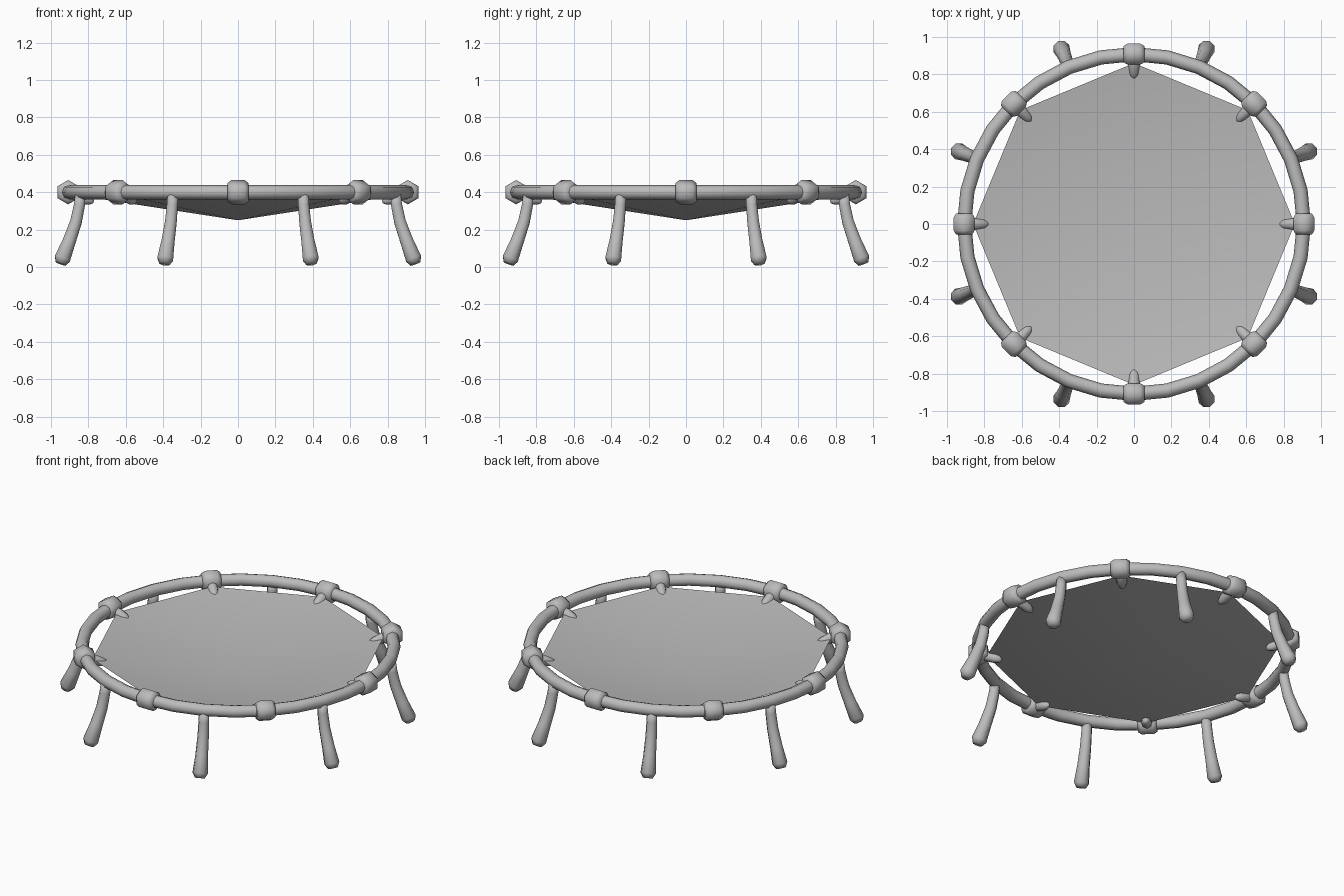
import bpy
import bmesh
from math import cos, sin, pi, radians
from mathutils import Vector

cube = bpy.data.objects.get("Cube")
if cube:
    bpy.data.objects.remove(cube)

grey = bpy.data.materials.new("plain_grey")
grey.use_nodes = True
GREY = (0.5, 0.5, 0.5, 1)
grey.diffuse_color = GREY
grey.node_tree.nodes["Principled BSDF"].inputs["Base Color"].default_value = GREY


def finish(bm, name):
    """Turn a bmesh into a smooth grey mesh."""
    bmesh.ops.recalc_face_normals(bm, faces=bm.faces)
    mesh = bpy.data.meshes.new(name)
    bm.to_mesh(mesh)
    bm.free()
    mesh.materials.append(grey)
    mesh.shade_smooth()
    return mesh


def place(mesh, name, angle=0):
    obj = bpy.data.objects.new(name, mesh)
    obj.rotation_euler.z = angle
    bpy.context.collection.objects.link(obj)


def sweep(name, path, radii, side, sides=8, closed=False):
    """Sweep a polygon along a path; one polygon corner points along side."""
    bm = bmesh.new()
    path = [Vector(p) for p in path]
    side = Vector(side)
    n = len(path)
    rings = []
    for i, (p, r) in enumerate(zip(path, radii)):
        a = path[i - 1] if closed or i else p
        b = path[(i + 1) % n] if closed or i < n - 1 else p
        other = (b - a).normalized().cross(side)
        rings.append([bm.verts.new(p + r * (cos(t) * side + sin(t) * other))
                      for t in (2 * pi * k / sides for k in range(sides))])
    for i in range(n if closed else n - 1):
        lower, upper = rings[i], rings[(i + 1) % n]
        for k in range(sides):
            j = (k + 1) % sides
            bm.faces.new((lower[k], lower[j], upper[j], upper[k]))
    if not closed:
        bm.faces.new(rings[0])
        bm.faces.new(rings[-1])
    return finish(bm, name)


RING_R, RING_Z = 0.908, 0.4
UP, TANGENT = (0, 0, 1), (0, 1, 0)

# Round frame
SEGMENTS = 32
circle = [(RING_R * cos(2 * pi * i / SEGMENTS), RING_R * sin(2 * pi * i / SEGMENTS), RING_Z)
          for i in range(SEGMENTS)]
place(sweep("frame_ring", circle, [0.038] * SEGMENTS, UP, closed=True), "frame_ring")

# Clamp, hook and splayed leg, each made once
clamp = sweep("clamp", [(RING_R, y, RING_Z) for y in (-0.055, -0.035, 0.035, 0.055)],
              [0.05, 0.065, 0.065, 0.05], UP, sides=6)
hook = sweep("hook", [(0.9, 0, 0.395), (0.85, 0, 0.378), (0.81, 0, 0.362),
                      (0.785, 0, 0.353), (0.772, 0, 0.348)],
             [0.03, 0.032, 0.029, 0.02, 0.008], TANGENT)
leg = sweep("leg", [(0.912, 0, 0.385), (0.918, 0, 0.33), (0.938, 0, 0.24),
                    (0.978, 0, 0.135), (1.016, 0, 0.045), (1.027, 0, 0.018)],
            [0.03, 0.032, 0.034, 0.038, 0.046, 0.03], TANGENT)
for i in range(8):
    angle = radians(45 * i)
    place(clamp, f"clamp_{i + 1}", angle)
    place(hook, f"hook_{i + 1}", angle)
    place(leg, f"leg_{i + 1}", angle + radians(22.5))

# Sagging eight-sided mat
bm = bmesh.new()
centre = bm.verts.new((0, 0, 0.25))
rim = [bm.verts.new((0.86 * cos(i * pi / 4), 0.86 * sin(i * pi / 4), 0.383)) for i in range(8)]
for i in range(8):
    bm.faces.new((centre, rim[i], rim[(i + 1) % 8]))
mat_mesh = finish(bm, "jumping_mat")
if mat_mesh.polygons[0].normal.z < 0:
    mat_mesh.flip_normals()
place(mat_mesh, "jumping_mat")
